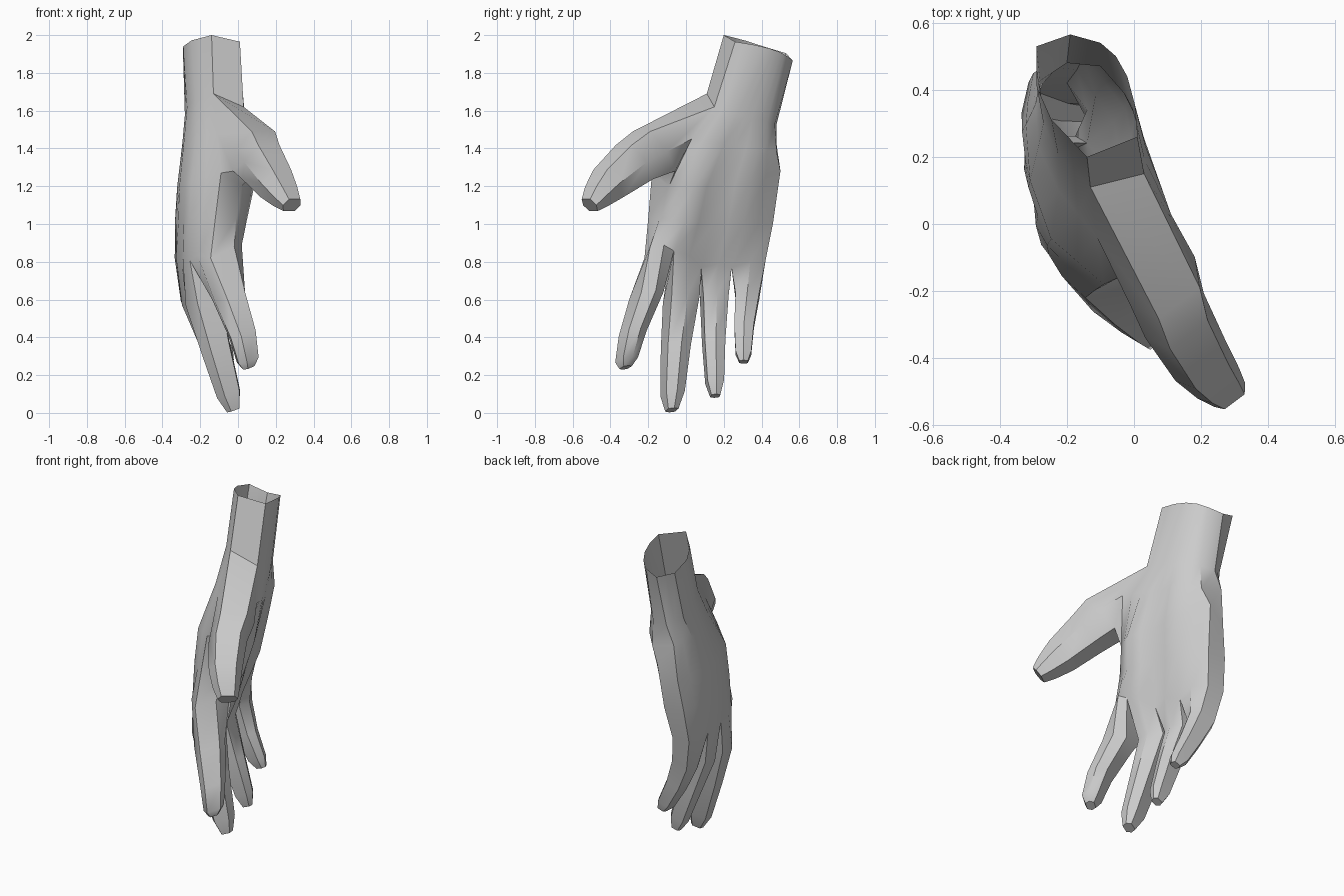
import bpy, bmesh, math
from mathutils import Vector as V

if "Cube" in bpy.data.objects:
    bpy.data.objects.remove(bpy.data.objects["Cube"])

# Skin material
skin = bpy.data.materials.new("plain grey")
skin.diffuse_color = (0.6, 0.6, 0.6, 1)
skin.use_nodes = True
skin.node_tree.nodes["Principled BSDF"].inputs["Base Color"].default_value = skin.diffuse_color

bm = bmesh.new()


def add_ring(points):
    return [bm.verts.new(p) for p in points]


def bridge(a, b, skip=()):
    for i in range(len(a)):
        if i not in skip:
            j = (i + 1) % len(a)
            bm.faces.new((a[i], a[j], b[j], b[i]))


def arc(pts, t):
    """Point on the parabola through three points."""
    a, b, c = (V(p) for p in pts)
    return a * (2 * t - 1) * (t - 1) + b * 4 * t * (1 - t) + c * t * (2 * t - 1)


def edge_row(pts, swell_thumb, swell_little, bulge):
    """Nine points across the hand: five on the arc, with midpoints between."""
    main = [arc(pts, k / 4) for k in range(5)]
    main[1] += V(swell_thumb)
    main[3] += V(swell_little)
    row = [main[0]]
    for a, b in zip(main, main[1:]):
        row += [(a + b) / 2 + V(bulge), b]
    return row


def digit(root, path, normal, width_dir, width, thick, taper, thick_power=1):
    """Six-sided digit along an arc; taper is (position, scale) pairs."""
    last = root
    shape = [(-.42, -.32), (0, -.5), (.42, -.32), (.42, .32), (0, .5), (-.42, .32)]
    for t, s in taper:
        c = arc(path, t)
        ring = add_ring([c + width_dir * (a * width * s) + normal * (b * thick * s ** thick_power)
                         for a, b in shape])
        bridge(last, ring)
        last = ring
    bm.faces.new(last)


# Back of the hand, wrist rim down to knuckles: thumb edge, middle, little finger edge
back_arcs = [
    [(-.14, .20, 2), (-.29, .41, 1.94), (-.19, .565, 1.865)],
    [(-.13, .11, 1.69), (-.27, .30, 1.62), (-.20, .48, 1.53)],
    [(-.11, -.04, 1.48), (-.285, .23, 1.45), (-.25, .48, 1.42)],
    [(-.09, -.18, 1.27), (-.31, .13, 1.20), (-.27, .47, 1.20)],
    [(-.12, -.20, 1.03), (-.315, .11, 1.02), (-.30, .45, 1.0)],
    [(-.145, -.22, .82), (-.30, .08, .80), (-.315, .42, .80)],
]
# Palm side in the same order
palm_arcs = [
    [(.01, .26, 1.965), (-.02, .44, 1.93), (-.10, .54, 1.885)],
    [(.03, .15, 1.62), (.015, .31, 1.57), (-.10, .47, 1.53)],
    [(.11, .03, 1.45), (.02, .26, 1.42), (-.10, .48, 1.38)],
    [(.02, -.09, 1.20), (.01, .18, 1.20), (-.15, .50, 1.28)],
    [(-.01, -.14, 1.03), (-.03, .14, 1.0), (-.17, .46, 1.0)],
    [(-.02, -.19, .88), (-.09, .08, .77), (-.20, .42, .80)],
]
none = (0, 0, 0)
rings = []
for i, (back, palm) in enumerate(zip(back_arcs, palm_arcs)):
    knuckle = i == 5
    d = edge_row(back, (-.015, -.015, 0) if i > 2 else none, (-.02, .035, 0) if i < 2 else none,
                 (-.015, 0, .02) if knuckle else none)
    p = edge_row(palm, (.05 if i > 2 else 0, 0, .05 if knuckle else 0),
                 (.025, .01, 0) if 1 < i < 5 else none,
                 (.03, .01, .02) if knuckle else none)
    rings.append(add_ring(d + p[::-1]))
for i in range(5):
    # the thumb edge stays open where the thumb grows out
    bridge(rings[i], rings[i + 1], skip=(17,) if i in (1, 2) else ())

# Fingers: angle the pad faces, width, then base, middle and tip of the path
fingers = [
    (35, .17, [(-.05, -.21, .62), (.025, -.285, .41), (.055, -.32, .24)]),
    (22, .19, [(-.185, -.025, .60), (-.115, -.055, .33), (-.025, -.075, .015)]),
    (10, .16, [(-.215, .15, .60), (-.13, .147, .36), (-.04, .155, .09)]),
    (0, .15, [(-.225, .325, .62), (-.15, .307, .45), (-.05, .305, .27)]),
]
knuckles = rings[-1]
for i, (angle, width, path) in enumerate(fingers):
    a = math.radians(angle)
    k = 2 * i
    root = [knuckles[n] for n in (k, k + 1, k + 2, 15 - k, 16 - k, 17 - k)]
    digit(root, path, V((math.cos(a), math.sin(a), .35)).normalized(),
          V((-math.sin(a), math.cos(a), 0)), width, width * 1.1,
          [(0, 1), (.47, .82), (.87, .66), (1, .36)])

# Thumb, from the open edge of the palm
root = [rings[3][0], rings[2][0], rings[1][0], rings[1][17], rings[2][17], rings[3][17]]
digit(root, [(.085, -.17, 1.385), (.16, -.35, 1.27), (.285, -.51, 1.10)],
      V((.8, .6, 0)), V((.37, -.49, .78)), .32, .24,
      [(0, 1), (.28, .86), (.68, .68), (.88, .48), (1, .3)], .6)

bmesh.ops.recalc_face_normals(bm, faces=bm.faces)
mesh = bpy.data.meshes.new("hand")
bm.to_mesh(mesh)
bm.free()
mesh.materials.append(skin)
hand = bpy.data.objects.new("hand", mesh)
bpy.context.collection.objects.link(hand)
bpy.context.view_layer.objects.active = hand
hand.select_set(True)
bpy.ops.object.shade_smooth_by_angle(angle=math.radians(38))
